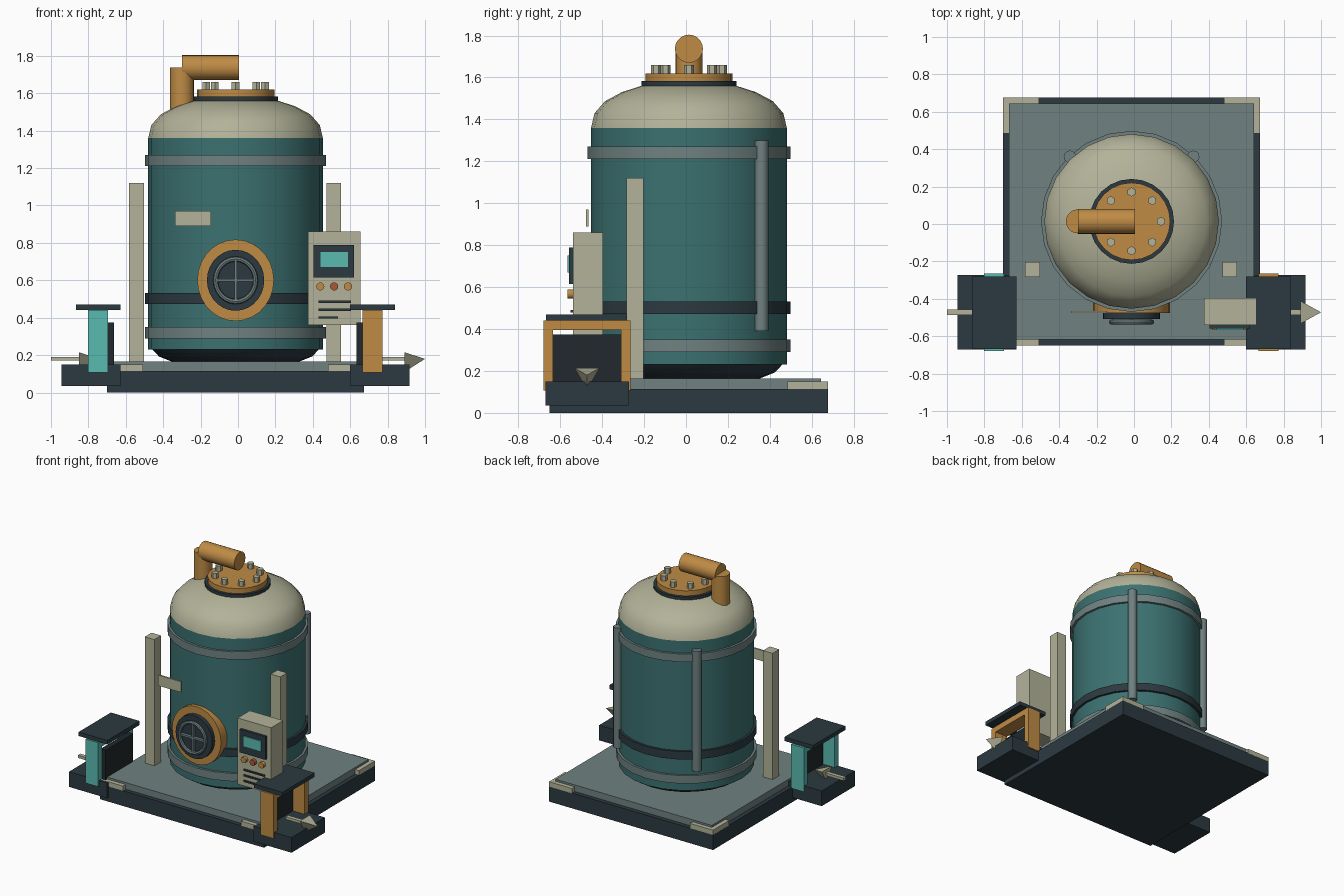
import bpy, bmesh, math
from mathutils import Matrix, Vector

if "Cube" in bpy.data.objects:
    bpy.data.objects.remove(bpy.data.objects["Cube"])

COLORS = {
    "teal": (0.045, 0.165, 0.165), "cream": (0.45, 0.45, 0.32), "gold": (0.52, 0.26, 0.06),
    "dark": (0.025, 0.042, 0.052), "steel": (0.16, 0.22, 0.22), "aqua": (0.10, 0.50, 0.44),
    "red": (0.40, 0.10, 0.04), "black": (0.015, 0.022, 0.025),
}
MATS = {}
for key, c in COLORS.items():
    MATS[key] = bpy.data.materials.new(key + "_paint")
    MATS[key].diffuse_color = (*c, 1)

CX, CY = -0.013, 0.014   # tank axis


def finish(name, bm, mat, smooth=False):
    bmesh.ops.recalc_face_normals(bm, faces=bm.faces)
    me = bpy.data.meshes.new(name)
    bm.to_mesh(me)
    bm.free()
    ob = bpy.data.objects.new(name, me)
    bpy.context.collection.objects.link(ob)
    me.materials.append(MATS[mat])
    if smooth:
        bpy.ops.object.select_all(action='DESELECT')
        ob.select_set(True)
        bpy.context.view_layer.objects.active = ob
        bpy.ops.object.shade_smooth_by_angle(angle=math.radians(35))
    return ob


def box(name, x, y, z, mat):
    """Box from (min, max) ranges."""
    bm = bmesh.new()
    size = [r[1] - r[0] for r in (x, y, z)]
    mid = [(r[1] + r[0]) / 2 for r in (x, y, z)]
    bmesh.ops.create_cube(bm, size=1, matrix=Matrix.Translation(mid) @ Matrix.Diagonal((*size, 1)))
    return finish(name, bm, mat)


def rod(name, a, b, r, mat, sides=24, r2=None, stretch=(1, 1, 1), spin=0.0):
    """Cylinder or cone between two points."""
    a, b = Vector(a), Vector(b)
    turn = (b - a).to_track_quat('Z', 'Y').to_matrix().to_4x4()
    m = (Matrix.Translation((a + b) / 2) @ Matrix.Diagonal((*stretch, 1)) @ turn
         @ Matrix.Rotation(spin, 4, 'Z'))
    bm = bmesh.new()
    bmesh.ops.create_cone(bm, cap_ends=True, segments=sides, radius1=r,
                          radius2=r if r2 is None else r2, depth=(b - a).length, matrix=m)
    return finish(name, bm, mat, smooth=sides > 8)


def lathe(name, profile, mat, matrix=None, sides=24, loop=False):
    """Revolve (radius, height) points; loop closes the section, otherwise the ends are capped."""
    bm = bmesh.new()
    rings = [[bm.verts.new((r * math.cos(2 * math.pi * i / sides), r * math.sin(2 * math.pi * i / sides), z))
              for i in range(sides)] for r, z in profile]
    for lo, hi in zip(rings, rings[1:] + rings[:1] if loop else rings[1:]):
        for i in range(sides):
            j = (i + 1) % sides
            bm.faces.new((lo[i], lo[j], hi[j], hi[i]))
    if not loop:
        bm.faces.new(rings[0])
        bm.faces.new(rings[-1])
    bm.transform(matrix or Matrix.Translation((CX, CY, 0)))
    return finish(name, bm, mat, smooth=True)


# Base slab, deck and corner plates
box("base_slab", (-0.70, 0.673), (-0.65, 0.677), (0, 0.115), "dark")
box("base_deck", (-0.668, 0.641), (-0.618, 0.645), (0.115, 0.165), "steel")
for i, x in enumerate(((-0.70, -0.507), (0.48, 0.673))):
    for j, y in enumerate(((-0.65, -0.457), (0.484, 0.677))):
        box(f"corner_plate_{i}{j}", x, y, (0.113, 0.15), "cream")

# Tank
lathe("tank_foot", [(0.34, 0.165), (0.41, 0.193), (0.445, 0.23)], "dark")
lathe("tank_body", [(0.467, 0.23), (0.467, 1.36)], "teal")
lathe("tank_dome", [(0.467, 1.36), (0.45, 1.43), (0.40, 1.487), (0.32, 1.53), (0.22, 1.562), (0.12, 1.575)], "cream")
for name, z, mat in (("upper_band", 1.21, "steel"), ("lower_band", 0.29, "steel"), ("dark_band", 0.472, "dark")):
    lathe(name, [(0.46, z), (0.484, z), (0.484, z + 0.06), (0.46, z + 0.06)], mat, loop=True)

# Top flange with bolts
lathe("flange_gasket", [(0.227, 1.545), (0.227, 1.582)], "dark")
lathe("top_flange", [(0.207, 1.58), (0.207, 1.62)], "gold")
for i in range(8):
    t = i * math.pi / 4
    x, y = CX + 0.157 * math.cos(t), CY + 0.157 * math.sin(t)
    rod(f"flange_bolt_{i}", (x, y, 1.615), (x, y, 1.66), 0.024, "cream", 6)

# Outlet pipe
rod("outlet_pipe_upright", (-0.30, CY, 1.46), (-0.30, CY, 1.737), 0.064, "gold", 20)
rod("outlet_pipe_level", (-0.30, CY, 1.737), (0.005, CY, 1.737), 0.067, "gold", 20)

# Rear pipes and front posts
for side, s in (("left", -1), ("right", 1)):
    x = CX + s * 0.33
    rod(f"rear_pipe_{side}", (x, 0.36, 0.39), (x, 0.36, 1.30), 0.033, "steel", 12)
    x = -0.015 + s * 0.527
    box(f"support_post_{side}", (x - 0.04, x + 0.04), (-0.283, -0.203), (0.165, 1.12), "cream")

box("front_plate", (-0.337, -0.145), (-0.476, -0.464), (0.89, 0.97), "cream")

# Round hatch with handwheel
HZ, OVAL = 0.60, (0.94, 1, 1)
rod("hatch_rim", (CX, -0.39, HZ), (CX, -0.477, HZ), 0.218, "gold", 28, stretch=OVAL)
rod("hatch_cover", (CX, -0.46, HZ), (CX, -0.508, HZ), 0.163, "dark", 28, stretch=OVAL)
wheel = [(0.114 + 0.014 * math.cos(k * math.pi / 4), 0.014 * math.sin(k * math.pi / 4)) for k in range(8)]
lathe("hatch_wheel", wheel, "steel",
      Matrix.Translation((CX, -0.524, HZ)) @ Matrix.Diagonal((*OVAL, 1)) @ Matrix.Rotation(math.pi / 2, 4, 'X'),
      loop=True)
box("wheel_spoke_level", (CX - 0.105, CX + 0.105), (-0.53, -0.505), (HZ - 0.007, HZ + 0.007), "steel")
box("wheel_spoke_upright", (CX - 0.007, CX + 0.007), (-0.53, -0.505), (HZ - 0.112, HZ + 0.112), "steel")

# Control cabinet
box("control_cabinet", (0.375, 0.655), (-0.54, -0.395), (0.36, 0.86), "cream")
box("screen_bezel", (0.405, 0.62), (-0.558, -0.535), (0.615, 0.79), "dark")
box("screen", (0.44, 0.588), (-0.566, -0.55), (0.67, 0.75), "aqua")
for i, mat in enumerate(("gold", "red", "gold")):
    x = 0.44 + i * 0.074
    rod(f"button_{i}", (x, -0.535, 0.567), (x, -0.565, 0.567), 0.022, mat, 12)
for i, x_end in enumerate((0.605, 0.605, 0.535)):
    z = 0.485 - i * 0.042
    box(f"vent_slot_{i}", (0.43, x_end), (-0.55, -0.535), (z - 0.006, z + 0.006), "dark")

# Side gates: mirrored about the middle of the base, each with a flow arrow towards +x
for side, s, mat in (("inlet", -1, "aqua"), ("outlet", 1, "gold")):
    def span(a, b):
        return tuple(sorted((-0.014 + s * a, -0.014 + s * b)))
    box(f"{side}_gate_base", span(0.613, 0.931), (-0.67, -0.272), (0.035, 0.15), "dark")
    box(f"{side}_gate_roof", span(0.613, 0.853), (-0.667, -0.281), (0.44, 0.47), "dark")
    for j, y in enumerate(((-0.68, -0.634), (-0.31, -0.264))):
        box(f"{side}_gate_leg_{j}", span(0.68, 0.787), y, (0.107, 0.44), mat)
    box(f"{side}_gate_lintel", span(0.68, 0.787), (-0.64, -0.30), (0.395, 0.44), mat)
    box(f"{side}_gate_back", span(0.648, 0.69), (-0.636, -0.308), (0.14, 0.375), "black")
    x = -1.0 if s < 0 else 0.74
    box(f"{side}_arrow_shaft", (x, x + 0.15), (-0.487, -0.457), (0.17, 0.19), "cream")
    # three-sided head with one corner pointing down
    bm = bmesh.new()
    ring = [bm.verts.new((x + 0.15, -0.472 + 0.07 * math.sin(t), 0.18 - 0.07 * math.cos(t)))
            for t in (0, 2 * math.pi / 3, 4 * math.pi / 3)]
    tip = bm.verts.new((x + 0.26, -0.472, 0.18))
    bm.faces.new(ring)
    for k in range(3):
        bm.faces.new((ring[k], ring[(k + 1) % 3], tip))
    finish(f"{side}_arrow_head", bm, "cream")

for m in bpy.data.materials:
    if m.users and not m.is_grease_pencil:
        m.use_nodes = True
        m.node_tree.nodes["Principled BSDF"].inputs["Base Color"].default_value = m.diffuse_color
